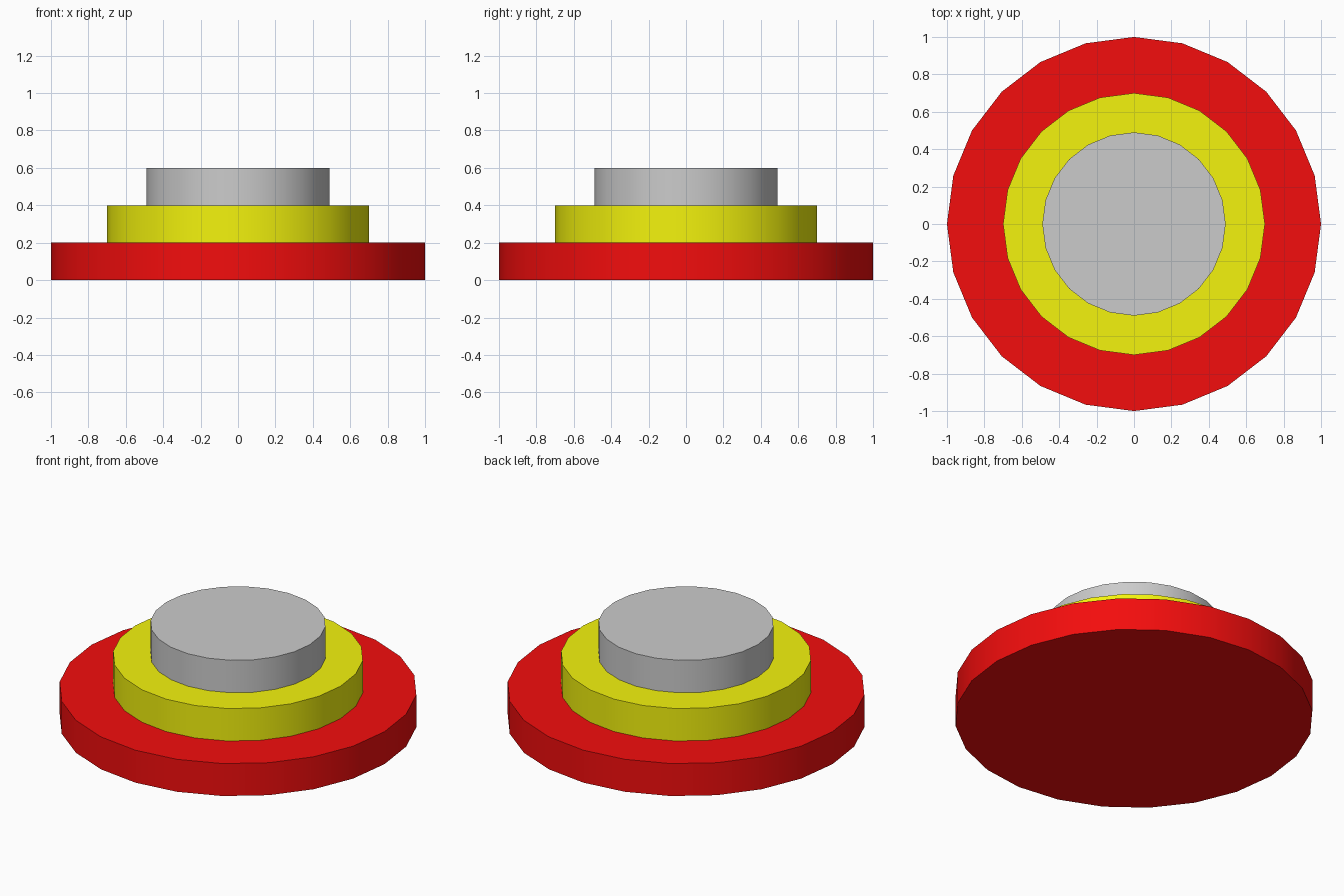
import bpy

if "Cube" in bpy.data.objects:
    bpy.data.objects.remove(bpy.data.objects["Cube"])

SIDES = 24
TIER_HEIGHT = 0.2


def make_material(name, color):
    mat = bpy.data.materials.new(name)
    mat.diffuse_color = color
    mat.use_nodes = True
    mat.node_tree.nodes["Principled BSDF"].inputs["Base Color"].default_value = mat.diffuse_color
    return mat


def add_tier(name, radius, level, mat=None):
    bpy.ops.mesh.primitive_cylinder_add(
        vertices=SIDES, radius=radius, depth=TIER_HEIGHT,
        location=(0, 0, (level + 0.5) * TIER_HEIGHT))
    tier = bpy.context.object
    tier.name = name
    if mat:
        tier.data.materials.append(mat)
    bpy.ops.object.shade_smooth_by_angle()
    return tier


# Three stacked discs, each 70% of the radius below
add_tier("bottom_tier", 1.0, 0, make_material("red", (0.9, 0.004, 0.004, 1)))
add_tier("middle_tier", 0.7, 1, make_material("yellow", (0.9, 0.9, 0.004, 1)))
add_tier("top_tier", 0.49, 2)
